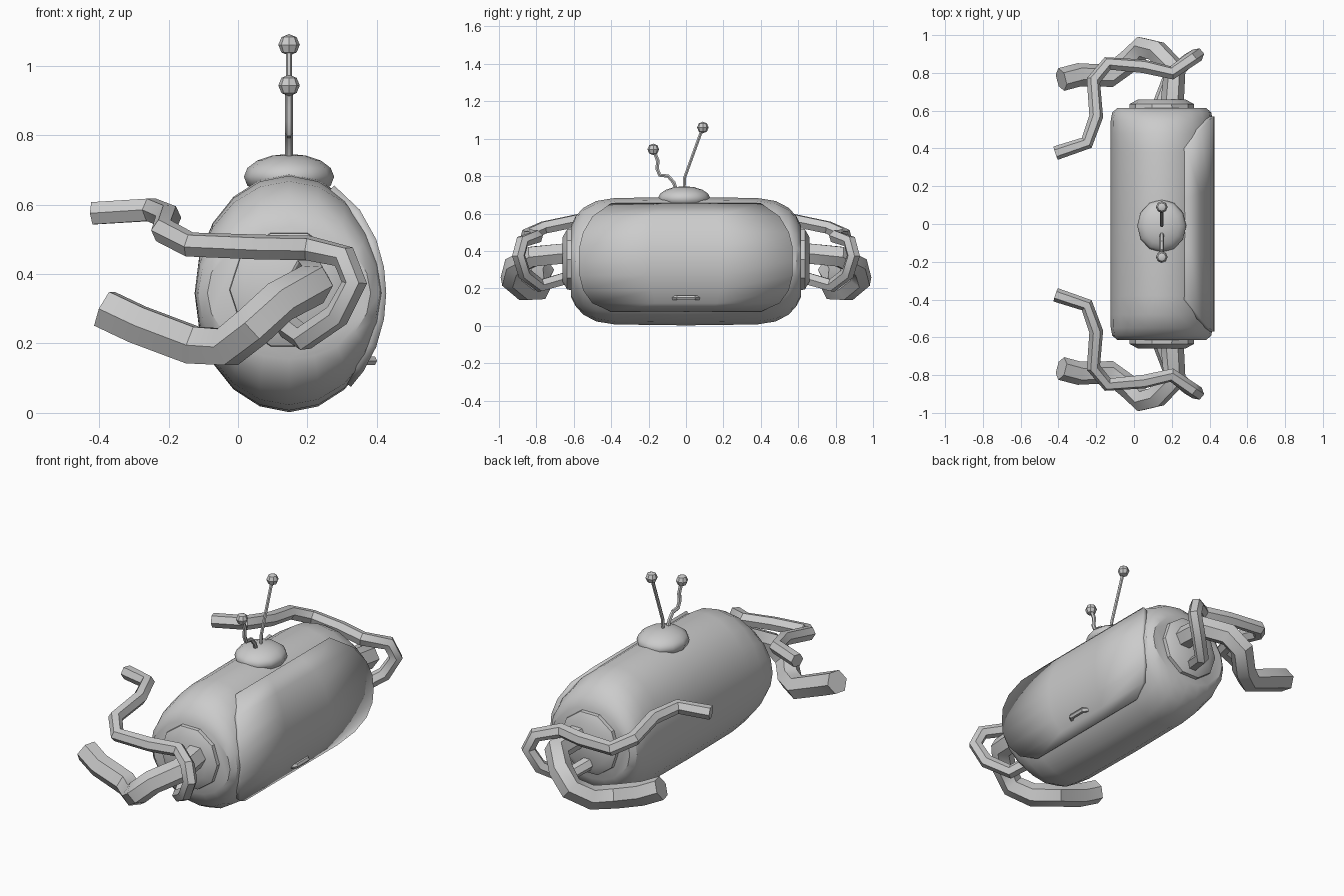
import bpy, bmesh, math

if "Cube" in bpy.data.objects:
    bpy.data.objects.remove(bpy.data.objects["Cube"])

CX, CZ = 0.147, 0.345


def add_mesh(name, verts, faces):
    me = bpy.data.meshes.new(name)
    me.from_pydata(verts, [], faces)
    ob = bpy.data.objects.new(name, me)
    bpy.context.collection.objects.link(ob)
    return ob


def loft(name, sections, cz, n):
    """Elliptical rings (y, x radius, z radius) skinned along y, ends capped."""
    bm = bmesh.new()
    rings = []
    for y, rx, rz in sections:
        rings.append([bm.verts.new((CX + rx * math.cos(2 * math.pi * i / n), y,
                                    cz + rz * math.sin(2 * math.pi * i / n)))
                      for i in range(n)])
    for a, b in zip(rings, rings[1:]):
        for i in range(n):
            j = (i + 1) % n
            bm.faces.new((a[i], a[j], b[j], b[i]))
    bm.faces.new(rings[0])
    bm.faces.new(rings[-1])
    bmesh.ops.recalc_face_normals(bm, faces=bm.faces)
    ob = add_mesh(name, [], [])
    bm.to_mesh(ob.data)
    bm.free()
    return ob


def tube(name, pts, radius, res=1):
    """Faceted tube along a path, converted to a mesh."""
    cu = bpy.data.curves.new(name, 'CURVE')
    cu.dimensions = '3D'
    sp = cu.splines.new('POLY')
    sp.points.add(len(pts) - 1)
    for p, co in zip(sp.points, pts):
        p.co = (*co, 1)
    cu.bevel_depth = radius
    cu.bevel_resolution = res
    cu.use_fill_caps = True
    ob = bpy.data.objects.new(name, cu)
    bpy.context.collection.objects.link(ob)
    bpy.ops.object.select_all(action='DESELECT')
    ob.select_set(True)
    bpy.context.view_layer.objects.active = ob
    bpy.ops.object.convert(target='MESH')
    bpy.context.object.name = name


def ball(name, loc, scale, seg, rings):
    bpy.ops.mesh.primitive_uv_sphere_add(segments=seg, ring_count=rings, radius=1, location=loc)
    bpy.context.object.name = name
    bpy.context.object.scale = scale


# Barrel body
half = [(0.0, .272, .343), (.38, .272, .338), (.48, .272, .322), (.55, .27, .285),
        (.59, .262, .24), (.615, .235, .19)]
loft("body", [(-y, a, b) for y, a, b in reversed(half[1:])] + half, CZ, 20)

# Door panel with clipped corners, wrapped on the +x side
rows = [(.075, .40), (.12, .50), (.19, .55), (.27, .57), (.345, .57), (.42, .57),
        (.50, .55), (.585, .50), (.655, .40)]
verts = []
for z, hw in rows:
    x = CX + .28 * math.sqrt(1 - ((z - CZ) / .35) ** 2)
    verts += [(x, hw * f, z) for f in (-1, -.33, .33, 1)]
faces = [(4 * i + j, 4 * i + j + 1, 4 * i + j + 5, 4 * i + j + 4)
         for i in range(len(rows) - 1) for j in range(3)]
door = add_mesh("door", verts, faces)
mod = door.modifiers.new("thickness", 'SOLIDIFY')
mod.thickness = .035
mod.offset = -1

# Door handle
tube("door_handle", [(.36, -.072, .15), (.388, -.045, .15), (.388, .045, .15), (.36, .072, .15)], .014)

# Arms and shoulder collars, mirrored front to back
thin = [(-.415, .375, .575), (-.25, .43, .585), (-.20, .57, .565), (-.215, .76, .525),
        (-.14, .85, .485), (.05, .835, .478), (.20, .80, .475), (.305, .875, .45),
        (.335, .895, .375), (.285, .865, .28), (.19, .78, .215), (.13, .62, .26)]
thick = [(-.385, .765, .30), (-.29, .79, .255), (-.13, .785, .195), (-.03, .86, .19),
         (.045, .935, .25), (.12, .915, .32), (.215, .82, .37), (.20, .61, .39)]
for side, s in (("front", -1), ("back", 1)):
    tube(side + "_upper_arm", [(x, s * y, z) for x, y, z in thin], .037)
    tube(side + "_lower_arm", [(x, s * y, z) for x, y, z in thick], .062)
    loft(side + "_collar", [(s * .58, .175, .175), (s * .635, .17, .17), (s * .66, .125, .125)], .355, 10)

# Antenna base and two antennae
ball("antenna_base", (CX, -.01, .68), (.13, .14, .066), 12, 8)
tube("straight_antenna", [(CX, -.01, .72), (CX, -.008, .79), (CX, .088, 1.055)], .009)
tube("bent_antenna", [(CX, -.05, .72), (CX, -.065, .765), (CX, -.095, .80), (CX, -.14, .805),
                      (CX, -.155, .84), (CX, -.15, .88), (CX, -.175, .945)], .011)
ball("straight_antenna_tip", (CX, .09, 1.06), (.031, .031, .031), 8, 4)
ball("bent_antenna_tip", (CX, -.175, .943), (.031, .031, .031), 8, 4)

# Smooth shading with crisp edges
bpy.ops.object.select_all(action='SELECT')
bpy.context.view_layer.objects.active = door
bpy.ops.object.shade_smooth_by_angle(angle=math.radians(35))
